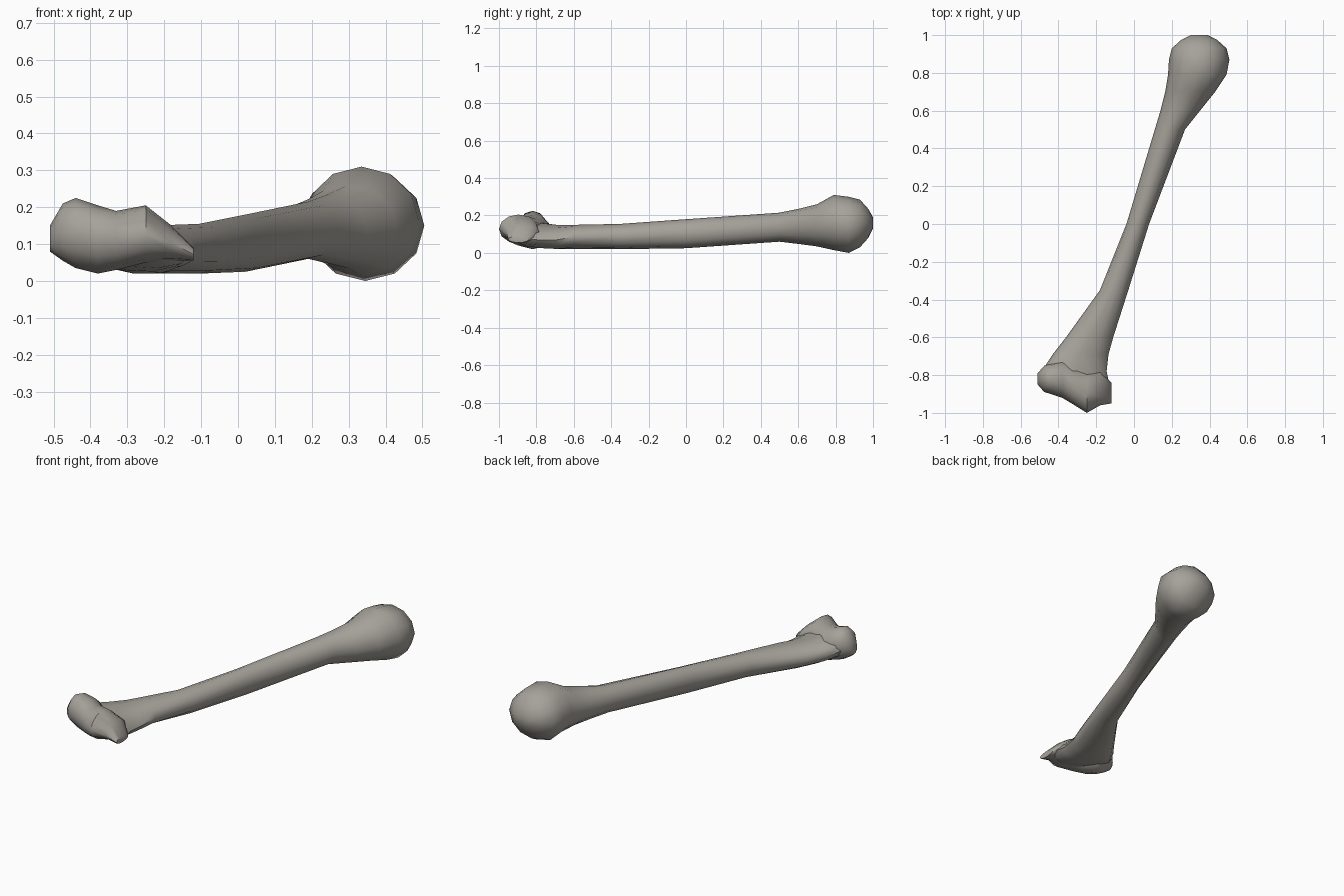
import bpy
import bmesh
from math import cos, sin, pi, radians

default_cube = bpy.data.objects.get("Cube")
if default_cube:
    bpy.data.objects.remove(default_cube, do_unlink=True)


def make_material(name, colour):
    material = bpy.data.materials.new(name)
    material.use_nodes = True
    material.diffuse_color = colour
    shader = material.node_tree.nodes["Principled BSDF"]
    shader.inputs["Base Color"].default_value = colour
    shader.inputs["Roughness"].default_value = 0.8
    return material


bone_material = make_material("weathered bone", (0.38, 0.36, 0.325, 1))


def loft(name, rings, place, sides=12):
    """Skin oval sections: (station, low width, high width, bottom, top, slope)."""
    bm = bmesh.new()
    loops = []
    for station, low, high, bottom, top, slope in rings:
        loop = []
        for i in range(sides):
            angle = 2 * pi * i / sides
            across = cos(angle) * (high - low) / 2
            height = (bottom + top) / 2 + sin(angle) * (top - bottom) / 2
            height += slope * across
            loop.append(bm.verts.new(place(station, (low + high) / 2 + across, height)))
        loops.append(loop)
    for first, second in zip(loops, loops[1:]):
        for i in range(sides):
            j = (i + 1) % sides
            bm.faces.new((first[i], first[j], second[j], second[i]))
    for end in (loops[0], loops[-1]):
        bm.faces.new(end)
    bmesh.ops.recalc_face_normals(bm, faces=bm.faces)

    mesh = bpy.data.meshes.new(name)
    bm.to_mesh(mesh)
    bm.free()
    mesh.materials.append(bone_material)
    part = bpy.data.objects.new(name, mesh)
    bpy.context.collection.objects.link(part)
    bpy.ops.object.select_all(action="DESELECT")
    part.select_set(True)
    bpy.context.view_layer.objects.active = part
    bpy.ops.object.shade_smooth_by_angle(angle=radians(50))
    return part


# Long shaft, flaring into the rounded head at the back
shaft_sections = [
    (-.91, -.40, -.16, .06, .14, -.1),
    (-.85, -.48, -.13, .04, .16, -.15),
    (-.78, -.49, -.145, .03, .16, -.15),
    (-.69, -.43, -.135, .02, .15, -.1),
    (-.60, -.36, -.11, .02, .15, 0),
    (-.35, -.18, -.03, .02, .155, 0),
    (0, -.04, .08, .025, .18, 0),
    (.50, .11, .27, .06, .215, 0),
    (.60, .14, .35, .048, .235, 0),
    (.70, .165, .43, .035, .26, 0),
    (.79, .18, .49, .015, .31, 0),
    (.87, .185, .505, 0, .30, 0),
    (.93, .20, .49, .03, .285, 0),
    (.975, .25, .44, .08, .235, 0),
    (1, .30, .39, .13, .19, 0),
]
loft("shaft_and_head", shaft_sections, lambda y, x, z: (x, y, z))

# Knuckled joint lying across the front end
joint_sections = [
    (-.51, -.85, -.79, .08, .15, 0),
    (-.475, -.89, -.75, .055, .21, 0),
    (-.44, -.90, -.74, .035, .225, 0),
    (-.38, -.92, -.72, .02, .205, 0),
    (-.33, -.95, -.75, .03, .19, 0),
    (-.25, -1, -.79, .05, .205, 0),
    (-.18, -.96, -.78, .055, .15, 0),
    (-.12, -.95, -.84, .055, .09, 0),
]
loft("knuckle_joint", joint_sections, lambda x, y, z: (x, y, z))
